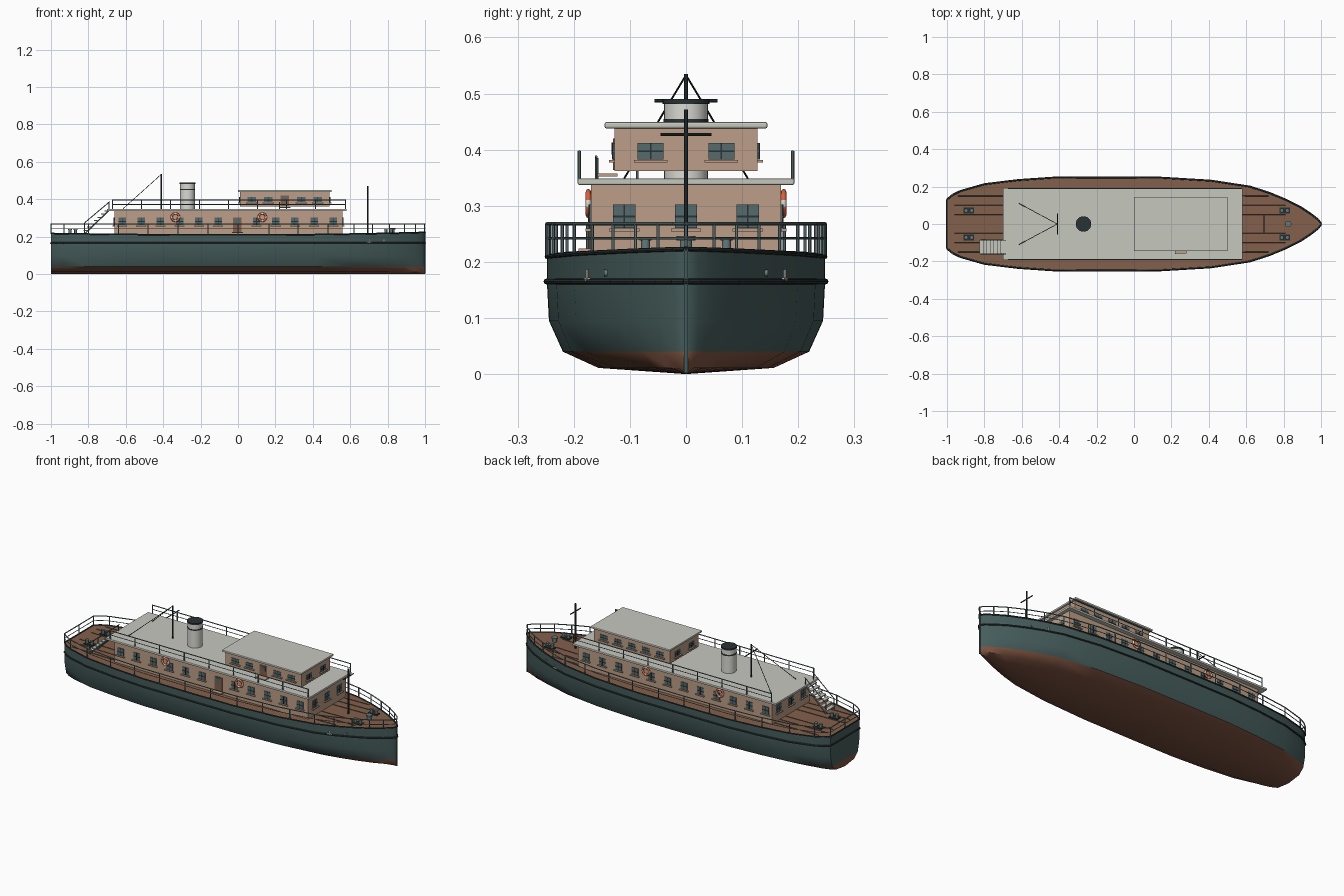
import bpy, bmesh, math
from mathutils import Vector, Matrix

if "Cube" in bpy.data.objects:
    bpy.data.objects.remove(bpy.data.objects["Cube"])


def mat(name, hexcol):
    m = bpy.data.materials.new(name)
    c = [int(hexcol[i:i + 2], 16) / 255 for i in (0, 2, 4)]
    m.diffuse_color = [v / 12.92 if v <= .04045 else ((v + .055) / 1.055) ** 2.4 for v in c] + [1]
    m.use_nodes = True
    m.node_tree.nodes["Principled BSDF"].inputs["Base Color"].default_value = m.diffuse_color
    return m


GREEN, RED = mat("hull_green", "455C5B"), mat("bottom_red", "7C5240")
WOOD, TAN = mat("deck_wood", "83604C"), mat("wall_tan", "BD9F88")
ROOF, DARK = mat("roof_grey", "C6C8BF"), mat("dark_trim", "2A3233")
GLASS, STEEL = mat("window_glass", "566B6E"), mat("rail_steel", "667A7A")
ORANGE, WHITE = mat("buoy_orange", "D9603F"), mat("paint_white", "DADAD4")


def finish(name, bm, mats, smooth=None):
    bmesh.ops.recalc_face_normals(bm, faces=bm.faces)
    me = bpy.data.meshes.new(name)
    bm.to_mesh(me)
    bm.free()
    for m in mats:
        me.materials.append(m)
    ob = bpy.data.objects.new(name, me)
    bpy.context.collection.objects.link(ob)
    if smooth:
        bpy.ops.object.select_all(action='DESELECT')
        ob.select_set(True)
        bpy.context.view_layer.objects.active = ob
        bpy.ops.object.shade_smooth_by_angle(angle=math.radians(smooth))
    return ob


def boxes(name, m, items):
    """One object made of boxes given as (centre, size)."""
    bm = bmesh.new()
    for c, s in items:
        bmesh.ops.create_cube(bm, size=1, matrix=Matrix.Translation(c) @ Matrix.Diagonal((*s, 1)))
    return finish(name, bm, [m])


def rods(name, m, items, sides=8):
    """One object made of rods given as (start, end, radius)."""
    bm = bmesh.new()
    for a, b, r in items:
        a, b = Vector(a), Vector(b)
        d = b - a
        mx = Matrix.Translation((a + b) / 2) @ d.to_track_quat('Z', 'Y').to_matrix().to_4x4()
        bmesh.ops.create_cone(bm, cap_ends=True, segments=sides, radius1=r, radius2=r,
                              depth=d.length, matrix=mx)
    return finish(name, bm, [m], 40)


def chain(pts, r):
    return [(a, b, r) for a, b in zip(pts, pts[1:])]


# Hull plan: (x, half width), and the midship section: (width fraction, height)
PLAN = [(-1, .13), (-.97, .155), (-.93, .175), (-.8, .212), (-.62, .234), (-.43, .247), (-.15, .248),
        (.14, .247), (.41, .231), (.62, .199), (.72, .167), (.81, .13), (.89, .09), (.95, .05),
        (.985, .022), (1, .002)]
SECTION = [(0, 0), (.63, .011), (.885, .04), (.985, .095), (1, .165), (1, None)]


def half(x):
    for (a, p), (b, q) in zip(PLAN, PLAN[1:]):
        if x <= b:
            return p + (q - p) * (x - a) / (b - a)
    return 0


def sheer(x):
    return .209 + (.014 if x > 0 else .008) * x * x


# Hull skin, with the deck closing the top
bm = bmesh.new()
rings = []
for x, w in PLAN:
    port = [bm.verts.new((x, w * f, sheer(x) if z is None else z)) for f, z in SECTION]
    star = [bm.verts.new((x, -w * f, sheer(x) if z is None else z)) for f, z in SECTION[1:]]
    rings.append(star[::-1] + port)
for a, b in zip(rings, rings[1:]):
    for i in range(len(a)):
        j = (i + 1) % len(a)
        f = bm.faces.new((a[i], a[j], b[j], b[i]))
        f.material_index = 2 if j == 0 else int(max(v.co.z for v in f.verts) < .05)
n = len(rings[0])
for r in (rings[0], rings[-1]):
    for i in range(n // 2):
        vs = [r[i], r[i + 1], r[n - 2 - i], r[n - 1 - i]]
        f = bm.faces.new(list(dict.fromkeys(vs)))
        f.material_index = int(max(v.co.z for v in f.verts) < .05)
finish("hull", bm, [GREEN, RED, WOOD], 40)


def outline(z=None, grow=0.0):
    up = [(x, w + grow, sheer(x) if z is None else z) for x, w in PLAN]
    pts = [(x, -y, h) for x, y, h in up] + up[::-1]
    return pts + pts[:1]


# Gunwale, rubbing strake and stem
rods("gunwale", DARK, chain(outline(), .004))
rods("rubbing_strake", DARK, chain(outline(.165, .001), .005))
boxes("stem_post", GREEN, [((.998, 0, .113), (.008, .008, .222))])

# Deck plank seams, fore and aft of the deckhouse
seams = []
for y in (.05, .1, .15):
    lim = [x * .01 for x in range(-96, 82) if half(x * .01) > y + .015]
    for a, b in ((lim[0], -.66), (.56, lim[-1])):
        k = 4
        for i in range(k):
            p, q = a + (b - a) * i / k, a + (b - a) * (i + 1) / k
            for s in (1, -1):
                seams.append(((p, s * y, sheer(p)), (q, s * y, sheer(q)), .0017))
rods("deck_seams", DARK, seams, 4)

# Main deck railing
posts = [((x, s * half(x), sheer(x)), (x, s * half(x), .268), .003)
         for x in (-1, -.93, -.8, -.64, -.48, -.32, -.16, 0, .165, .32, .48, .62, .72, .81, .89, .95)
         for s in (1, -1)]
posts += [((.997, 0, .22), (.997, 0, .268), .003), ((-1, 0, .215), (-1, 0, .268), .003)]
rods("deck_railing", STEEL, posts + chain(outline(.268), .003) + chain(outline(.242), .002), 6)

# Deckhouse, wheelhouse and their roofs
boxes("deckhouse", TAN, [((-.05, 0, .274), (1.22, .338, .13))])
boxes("wheelhouse", TAN, [((.25, 0, .4005), (.48, .255, .077))])


def roof(name, c, s):
    ob = boxes(name, ROOF, [(c, s)])
    b = ob.modifiers.new("edge", 'BEVEL')
    b.width, b.segments = .003, 2


roof("deckhouse_roof", (-.06, 0, .343), (1.28, .386, .012))
roof("wheelhouse_roof", (.25, 0, .4435), (.5, .29, .011))

# Windows: glass plates, glazing bars and sills
panes, bars, sills = [], [], []


def window(x, y, z, w, h, axis, s):
    def add(lst, off, dz, width, deep, height):
        if axis == 'y':
            lst.append(((x, y + s * off, z + dz), (width, deep, height)))
        else:
            lst.append(((x + s * off, y, z + dz), (deep, width, height)))
    add(panes, .001, 0, w, .004, h)
    add(bars, .003, 0, w, .003, .003)
    add(bars, .003, 0, .003, .003, h)
    add(sills, .004, -h / 2 - .003, w + .014, .012, .005)


for s in (1, -1):
    for i in range(12):
        if s > 0 or i != 6:
            window(-.62 + .1027 * i, s * .169, .281, .04, .042, 'y', s)
    for i in range(5):
        if s > 0 or i != 2:
            window(.074 + .088 * i, s * .1275, .397, .046, .029, 'y', s)
    for y in (-.11, 0, .11):
        window(-.05 + s * .61, y, .281, .04, .042, 'x', s)
    for y in (-.063, .063):
        window(.25 + s * .24, y, .397, .046, .029, 'x', s)
boxes("window_glass", GLASS, panes)
boxes("window_bars", DARK, bars)
boxes("window_sills", TAN, sills)

# Doors with steps, on the front side only
boxes("doors", WOOD, [((-.003, -.17, .261), (.046, .005, .085)), ((.25, -.128, .392), (.046, .005, .056))])
boxes("door_windows", GLASS, [((-.003, -.172, .284), (.028, .005, .026)), ((.25, -.13, .402), (.028, .005, .022))])
boxes("door_steps", TAN, [((-.003, -.177, .221), (.06, .03, .005)), ((.25, -.14, .355), (.06, .035, .005))])
rods("door_handrail", STEEL, [((.222, -.158, .349), (.222, -.158, .385), .002)], 6)

# Upper deck railing along both sides
rail = []
for s in (1, -1):
    y = s * .19
    rail += [((x, y, .34), (x, y, .398), .003) for x in (-.67, -.515, -.36, -.205, -.05, .105, .26, .415, .575)]
    rail += [((-.67, y, z), (.575, y, z), r) for z, r in ((.396, .003), (.372, .002))]
rods("roof_railing", STEEL, rail, 6)

# Funnel with bands
rods("funnel", WHITE, [((-.27, 0, .345), (-.27, 0, .486), .039)], 32)
rods("funnel_bands", DARK, [((-.27, 0, .448), (-.27, 0, .455), .0405),
                            ((-.27, 0, .481), (-.27, 0, .49), .0415)], 32)

# Masts, yards and stays
rods("aft_mast", DARK, [((-.41, 0, .345), (-.41, 0, .535), .004), ((-.41, -.056, .487), (-.41, .056, .487), .003)]
     + [((-.41, 0, .533), (-.615, s * .11, .349), .0017) for s in (1, -1)])
rods("fore_mast", DARK, [((.695, 0, .21), (.695, 0, .472), .004), ((.695, -.045, .427), (.695, .045, .427), .003)])

# Stairs from the aft deck to the roof
steps = 7
boxes("stair_treads", ROOF, [((-.815 + .019 * i, -.123, .233 + .0175 * i), (.023, .075, .005)) for i in range(steps)])
rods("stair_rails", STEEL, [seg for y in (-.087, -.16) for seg in (
    ((-.82, y, .215), (-.69, y, .34), .0035), ((-.82, y, .274), (-.685, y, .388), .0025),
    ((-.82, y, .215), (-.82, y, .274), .0025), ((-.69, y, .34), (-.69, y, .385), .0025))], 6)

# Twin bollards on plates, and the capstan
plates, bolls = [], []
for x in (-.883, .805):
    z = sheer(x)
    for s in (1, -1):
        plates.append(((x, s * .072, z + .002), (.056, .03, .006)))
        for d in (-.015, .015):
            bolls += [((x + d, s * .072, z), (x + d, s * .072, z + .021), .008),
                      ((x + d, s * .072, z + .02), (x + d, s * .072, z + .025), .0105)]
boxes("bollard_plates", DARK, plates)
rods("bollards", STEEL, bolls, 12)
rods("capstan", STEEL, [((.825, 0, .215), (.825, 0, .238), .011), ((.825, 0, .238), (.825, 0, .246), .017)], 16)

# Anchors and hawse holes on the bow
rods("anchors", WHITE, [seg for s in (1, -1) for seg in (
    ((.7, s * (half(.7) + .003), .165), (.7, s * (half(.7) + .003), .186), .003),
    ((.688, s * (half(.688) + .003), .17), (.712, s * (half(.712) + .003), .17), .0025))])
rods("hawse_holes", STEEL, [((.78, s * (half(.78) - .01), .18), (.78, s * (half(.78) + .004), .18), .006)
                            for s in (1, -1)], 12)

# Lifebuoys: rings with alternating orange and white quarters
bm = bmesh.new()
N, M = 24, 8
for cx in (-.335, .13):
    for s in (1, -1):
        g = [[bm.verts.new((cx + (.02 + .006 * math.cos(v)) * math.cos(u), s * .174 + .005 * math.sin(v),
                            .304 + (.02 + .006 * math.cos(v)) * math.sin(u)))
              for v in (2 * math.pi * j / M for j in range(M))]
             for u in (2 * math.pi * i / N for i in range(N))]
        for i in range(N):
            for j in range(M):
                f = bm.faces.new((g[i][j], g[(i + 1) % N][j], g[(i + 1) % N][(j + 1) % M], g[i][(j + 1) % M]))
                f.material_index = int((i + 1) % 6 < 2)
finish("lifebuoys", bm, [ORANGE, WHITE], 60)
